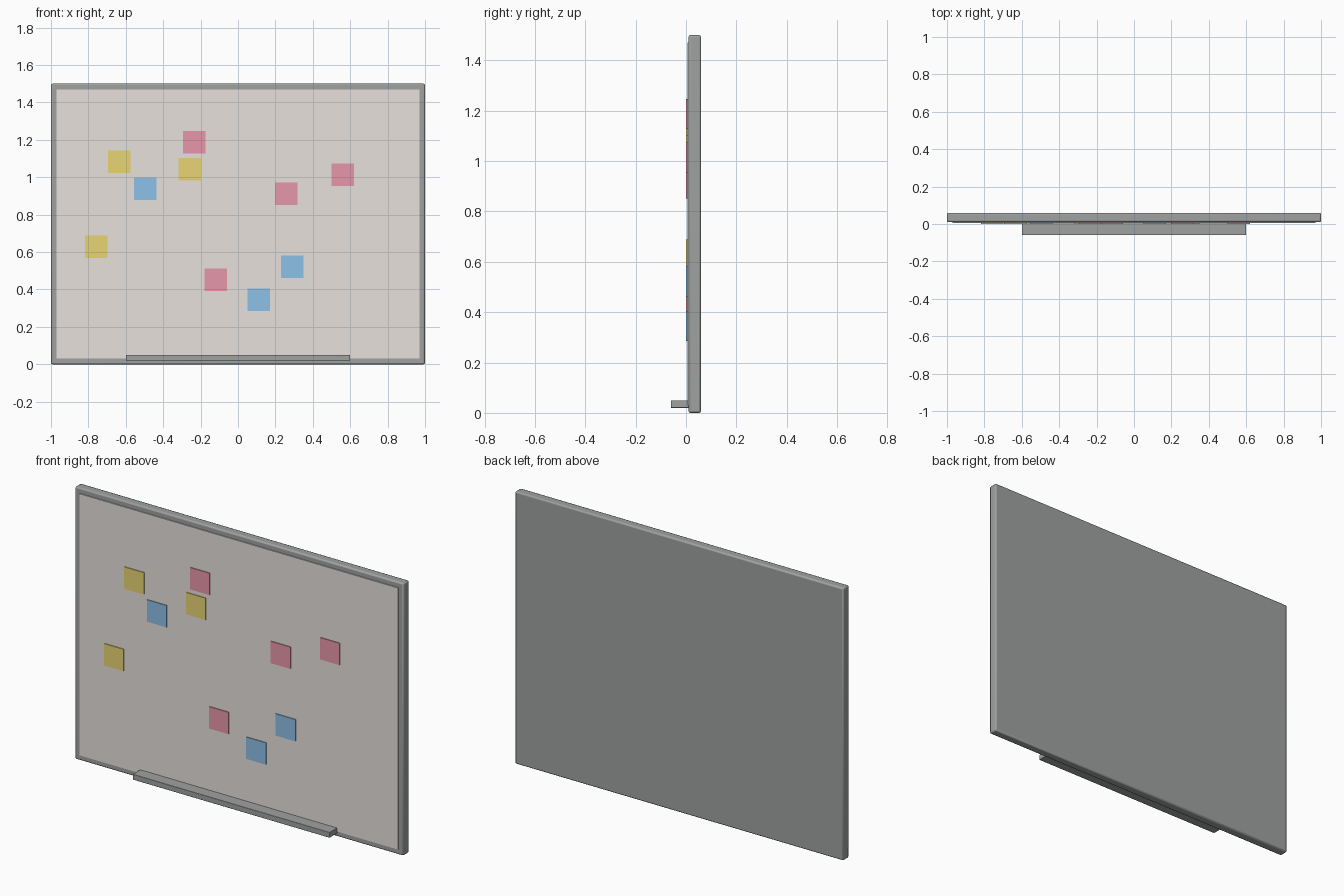
import bpy

if "Cube" in bpy.data.objects:
    bpy.data.objects.remove(bpy.data.objects["Cube"])


def material(name, rgb):
    m = bpy.data.materials.new(name)
    m.diffuse_color = (*rgb, 1.0)
    m.use_nodes = True
    m.node_tree.nodes["Principled BSDF"].inputs["Base Color"].default_value = m.diffuse_color
    return m


METAL = material("grey metal", (0.35, 0.36, 0.36))
WHITE = material("warm white", (0.87, 0.82, 0.78))
YELLOW = material("yellow paper", (0.90, 0.75, 0.20))
PINK = material("pink paper", (0.90, 0.35, 0.45))
BLUE = material("blue paper", (0.30, 0.60, 0.90))


def box(name, lo, hi, mat, bevel=0.0):
    """Box between two corners, with optional rounded edges."""
    bpy.ops.mesh.primitive_cube_add(size=1, location=[(a + b) / 2 for a, b in zip(lo, hi)])
    ob = bpy.context.object
    ob.name = name
    ob.scale = [b - a for a, b in zip(lo, hi)]
    bpy.ops.object.transform_apply(location=False, rotation=False, scale=True)
    ob.data.materials.append(mat)
    if bevel:
        mod = ob.modifiers.new("rounded edges", 'BEVEL')
        mod.width = bevel
        mod.segments = 2
        bpy.ops.object.shade_smooth_by_angle(angle=0.8)
    return ob


# Solid backing that shows as the frame around the writing surface
box("board_frame", (-1, 0.01, 0), (1, 0.06, 1.5), METAL, 0.008)

# Writing surface, standing just proud of the frame
box("writing_surface", (-0.97, 0.005, 0.03), (0.97, 0.015, 1.47), WHITE)

# Pen tray
box("pen_tray", (-0.6, -0.06, 0.02), (0.6, 0.015, 0.05), METAL, 0.002)

# Sticky notes: centre x and z for each paper colour
notes = (
    ("yellow_note", YELLOW, ((-0.634, 1.083), (-0.257, 1.043), (-0.757, 0.628))),
    ("pink_note", PINK, ((-0.233, 1.187), (0.559, 1.013), (0.259, 0.912), (-0.118, 0.452))),
    ("blue_note", BLUE, ((-0.495, 0.939), (0.289, 0.521), (0.110, 0.345))),
)
half = 0.06
for name, mat, places in notes:
    for i, (x, z) in enumerate(places, 1):
        box(f"{name}_{i}", (x - half, 0.0, z - half), (x + half, 0.006, z + half), mat)
